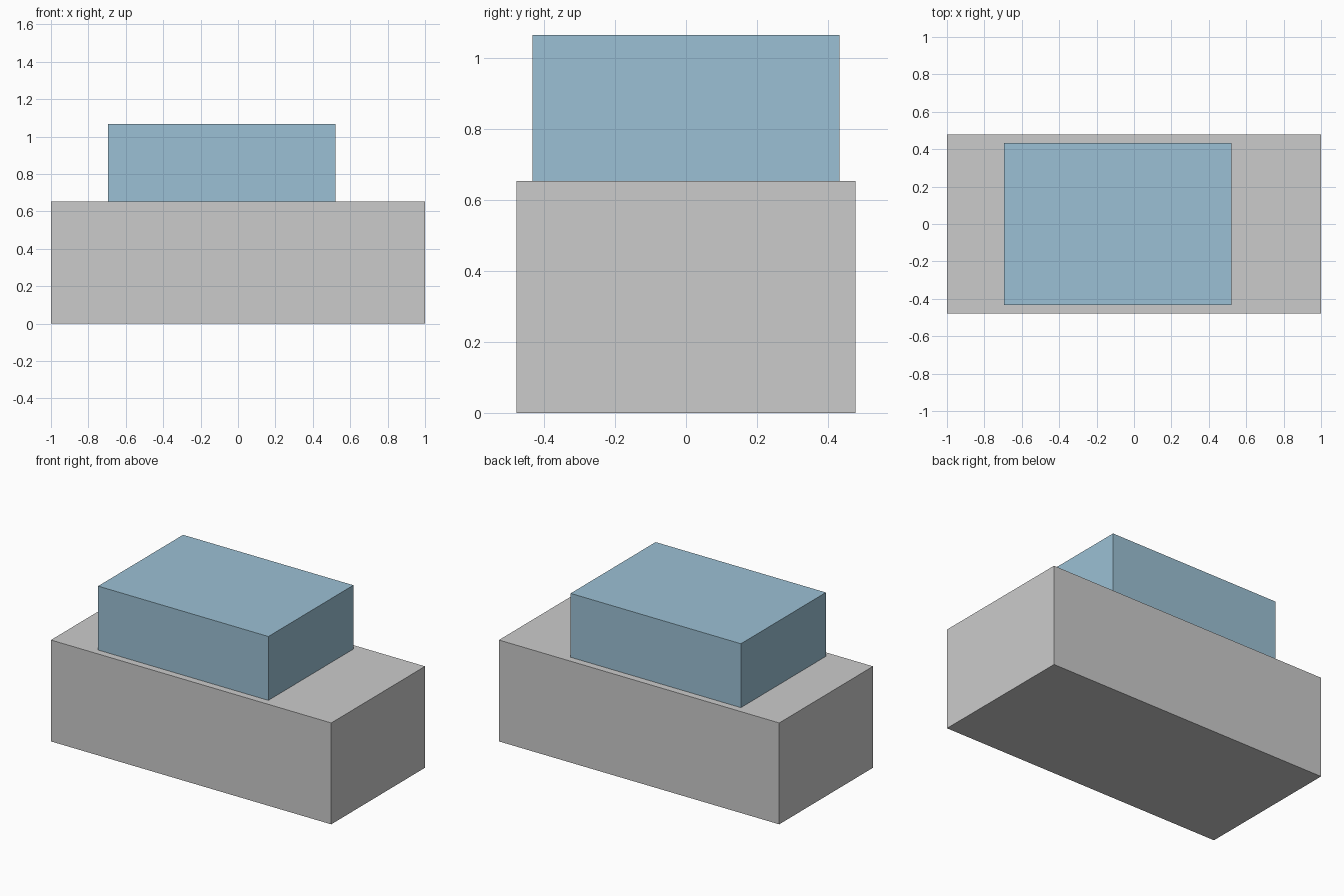
import bpy

if "Cube" in bpy.data.objects:
    bpy.data.objects.remove(bpy.data.objects["Cube"])


def box(name, lo, hi):
    """Axis-aligned box between two corners."""
    centre = [(a + b) / 2 for a, b in zip(lo, hi)]
    bpy.ops.mesh.primitive_cube_add(size=1, location=centre)
    ob = bpy.context.object
    ob.name = name
    ob.scale = [b - a for a, b in zip(lo, hi)]
    bpy.ops.object.transform_apply(location=False, rotation=False, scale=True)
    return ob


# Lower body block
box("lower_body", (-1, -0.478, 0), (1, 0.478, 0.654))

# Upper cabin block, set slightly towards -x
cabin = box("upper_cabin", (-0.695, -0.433, 0.654), (0.52, 0.433, 1.066))
blue = bpy.data.materials.new("cabin_blue")
blue.diffuse_color = (0.33, 0.53, 0.66, 1)
blue.use_nodes = True
blue.node_tree.nodes["Principled BSDF"].inputs["Base Color"].default_value = blue.diffuse_color
cabin.data.materials.append(blue)
